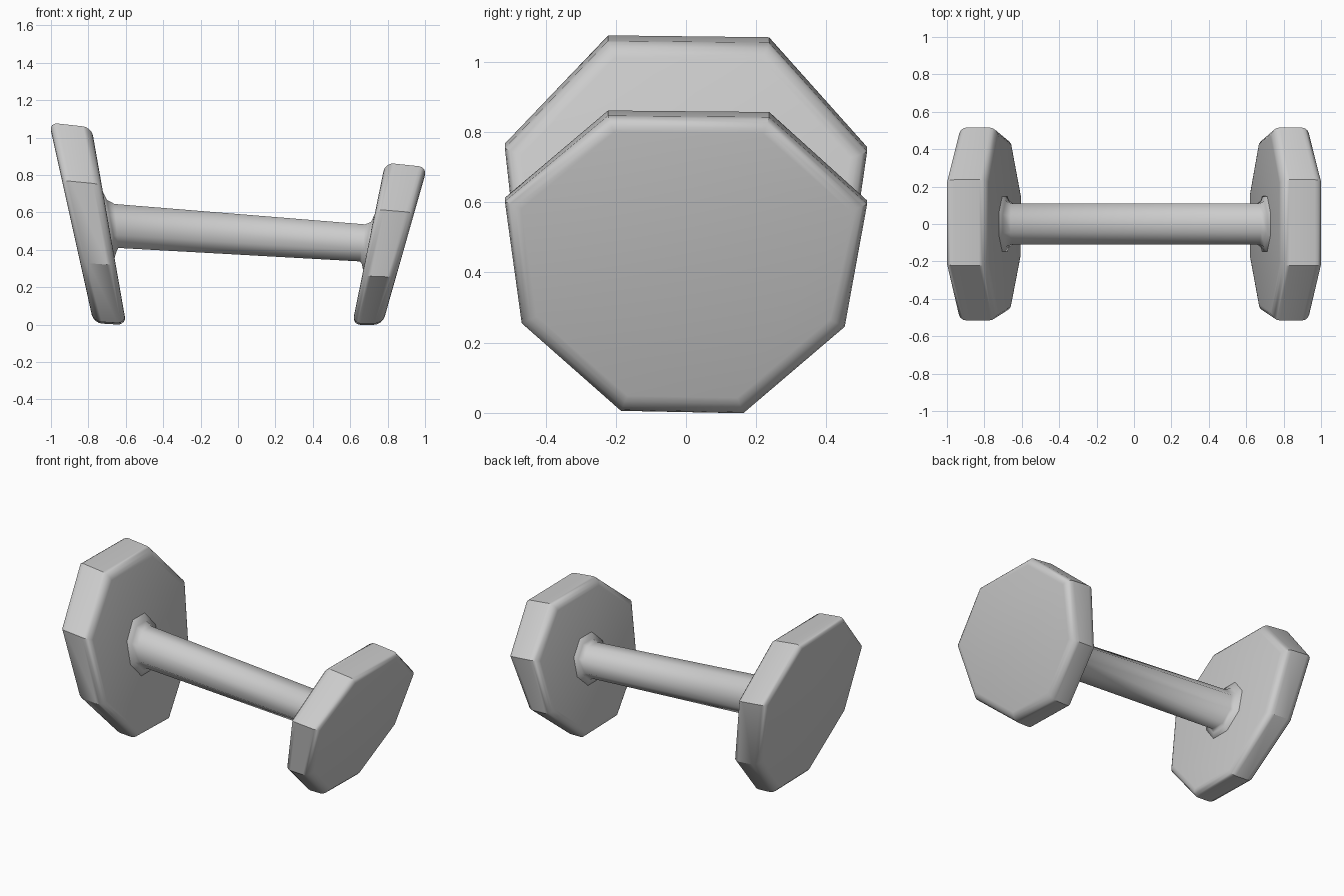
import bpy, bmesh, math

if "Cube" in bpy.data.objects:
    bpy.data.objects.remove(bpy.data.objects["Cube"])


def finish(name, bm, angle=None):
    bmesh.ops.recalc_face_normals(bm, faces=bm.faces)
    me = bpy.data.meshes.new(name)
    bm.to_mesh(me)
    bm.free()
    ob = bpy.data.objects.new(name, me)
    bpy.context.collection.objects.link(ob)
    bpy.ops.object.select_all(action='DESELECT')
    ob.select_set(True)
    bpy.context.view_layer.objects.active = ob
    if angle:
        bpy.ops.object.shade_smooth_by_angle(angle=math.radians(angle))
    else:
        bpy.ops.object.shade_smooth()
    return ob


def loft(bm, rings):
    loops = [[bm.verts.new(p) for p in ring] for ring in rings]
    for a, b in zip(loops, loops[1:]):
        for i in range(len(a)):
            j = (i + 1) % len(a)
            bm.faces.new((a[i], a[j], b[j], b[i]))
    caps = [bm.faces.new(loops[0]), bm.faces.new(loops[-1])]
    return caps


# Octagon outline of a weight: y and fraction of height, wider at the top
OUTLINE = [(-.185, .008), (.163, 0), (.452, .29), (.516, .703),
           (.237, .995), (-.222, 1), (-.516, .712), (-.468, .302)]


# Tilted octagonal weight with rounded rims; each side is (bottom, top) in x,z
def weight(name, outer, inner):
    def ring(side):
        (xb, zb), (xt, zt) = side
        return [(xb + (xt - xb) * v, y, zb + (zt - zb) * v) for y, v in OUTLINE]
    bm = bmesh.new()
    caps = loft(bm, [ring(outer), ring(inner)])
    rims = [e for f in caps for e in f.edges]
    bmesh.ops.bevel(bm, geom=rims, offset=.045, offset_type='OFFSET',
                    segments=4, profile=.5, affect='EDGES')
    return finish(name, bm, 35)


weight("left_weight", ((-.772, .008), (-1.01, 1.08)), ((-.597, -.002), (-.783, 1.055)))
weight("right_weight", ((.772, -.001), (1.012, .842)), ((.61, -.001), (.787, .866)))

# Handle: eight-sided sections given as top x,z, bottom x,z, half width
SECTIONS = [(-.735, .715, -.672, .355, .15), (-.722, .71, -.659, .36, .148),
            (-.702, .668, -.65, .39, .122), (-.66, .645, -.64, .41, .11),
            (.68, .536, .65, .338, .11), (.712, .55, .662, .325, .122),
            (.727, .583, .668, .295, .148), (.74, .588, .681, .29, .15)]


def section(xt, zt, xb, zb, w):
    pts = []
    for k in range(8):
        a = math.radians(22.5 + 45 * k)
        u, v = (f(a) / math.cos(math.pi / 8) for f in (math.cos, math.sin))
        t = (v + 1) / 2
        pts.append((xb + (xt - xb) * t, u * w, zb + (zt - zb) * t))
    return pts


bm = bmesh.new()
loft(bm, [section(*s) for s in SECTIONS])
finish("handle", bm)
